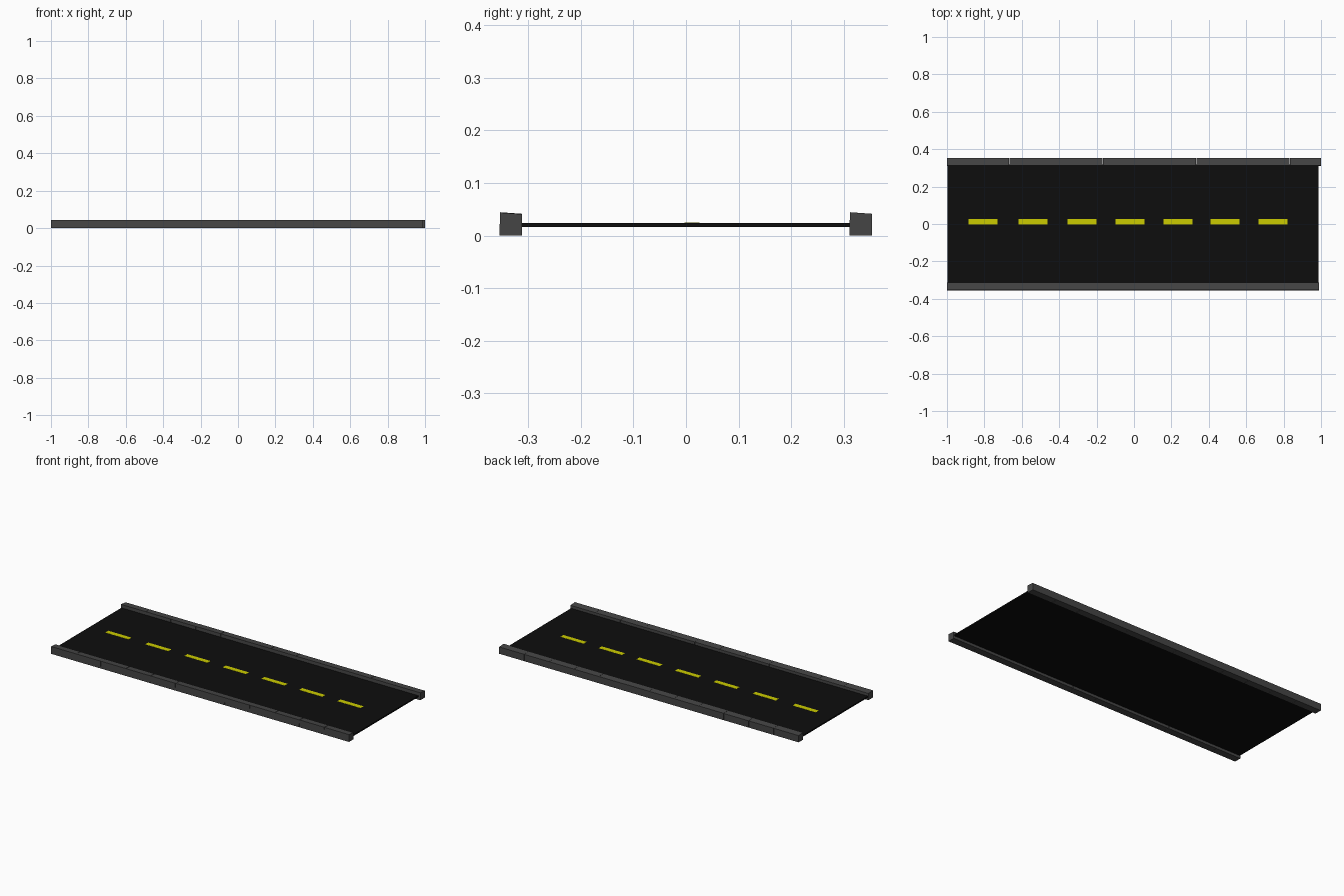
import bpy, bmesh, random

if "Cube" in bpy.data.objects:
    bpy.data.objects.remove(bpy.data.objects["Cube"])

random.seed(4)


def material(name, color):
    m = bpy.data.materials.new(name)
    m.diffuse_color = (*color, 1)
    m.use_nodes = True
    m.node_tree.nodes["Principled BSDF"].inputs["Base Color"].default_value = m.diffuse_color
    return m


asphalt = material("asphalt", (0.004, 0.004, 0.004))
paint = material("yellow_paint", (0.6, 0.6, 0.0))
concrete = material("dark_concrete", (0.06, 0.06, 0.06))


def make_object(name, bm, mat):
    bmesh.ops.recalc_face_normals(bm, faces=bm.faces)
    mesh = bpy.data.meshes.new(name)
    bm.to_mesh(mesh)
    bm.free()
    mesh.materials.append(mat)
    ob = bpy.data.objects.new(name, mesh)
    bpy.context.collection.objects.link(ob)
    return ob


def add_prism(bm, profile, x0, x1):
    """Extrude a (y, z) profile along x."""
    rings = [[bm.verts.new((x, y, z)) for y, z in profile] for x in (x0, x1)]
    n = len(profile)
    bm.faces.new(rings[0])
    bm.faces.new(rings[1][::-1])
    for i in range(n):
        j = (i + 1) % n
        bm.faces.new((rings[0][i], rings[0][j], rings[1][j], rings[1][i]))


def rect(y0, y1, z0, z1):
    return [(y0, z0), (y1, z0), (y1, z1), (y0, z1)]


# Road deck
bm = bmesh.new()
add_prism(bm, rect(-0.318, 0.318, 0.016, 0.024), -0.997, 0.986)
make_object("road_deck", bm, asphalt)

# Dashed centre line
bm = bmesh.new()
for x in (-0.885, -0.618, -0.356, -0.10, 0.158, 0.41, 0.666):
    add_prism(bm, rect(-0.003, 0.026, 0.0235, 0.0248), x, x + 0.155)
make_object("centre_line", bm, paint)

# Kerbs: rows of slightly uneven blocks with tops sloping toward +y
BLOCKS = 12
for name, y0, x_end in (("front_kerb", -0.355, 0.99), ("back_kerb", 0.311, 1.0)):
    bm = bmesh.new()
    step = (x_end + 1) / BLOCKS
    for i in range(BLOCKS):
        d = random.uniform(-0.001, 0.0)
        x = -1 + i * step
        profile = [(y0, 0.001), (y0 + 0.043, 0.001),
                   (y0 + 0.043, 0.0425 + d), (y0 + 0.001, 0.0455 + d)]
        add_prism(bm, profile, x, x + step - (0.001 if i < BLOCKS - 1 else 0))
    bmesh.ops.translate(bm, verts=bm.verts, vec=(0, 0, -0.001))
    make_object(name, bm, concrete)
